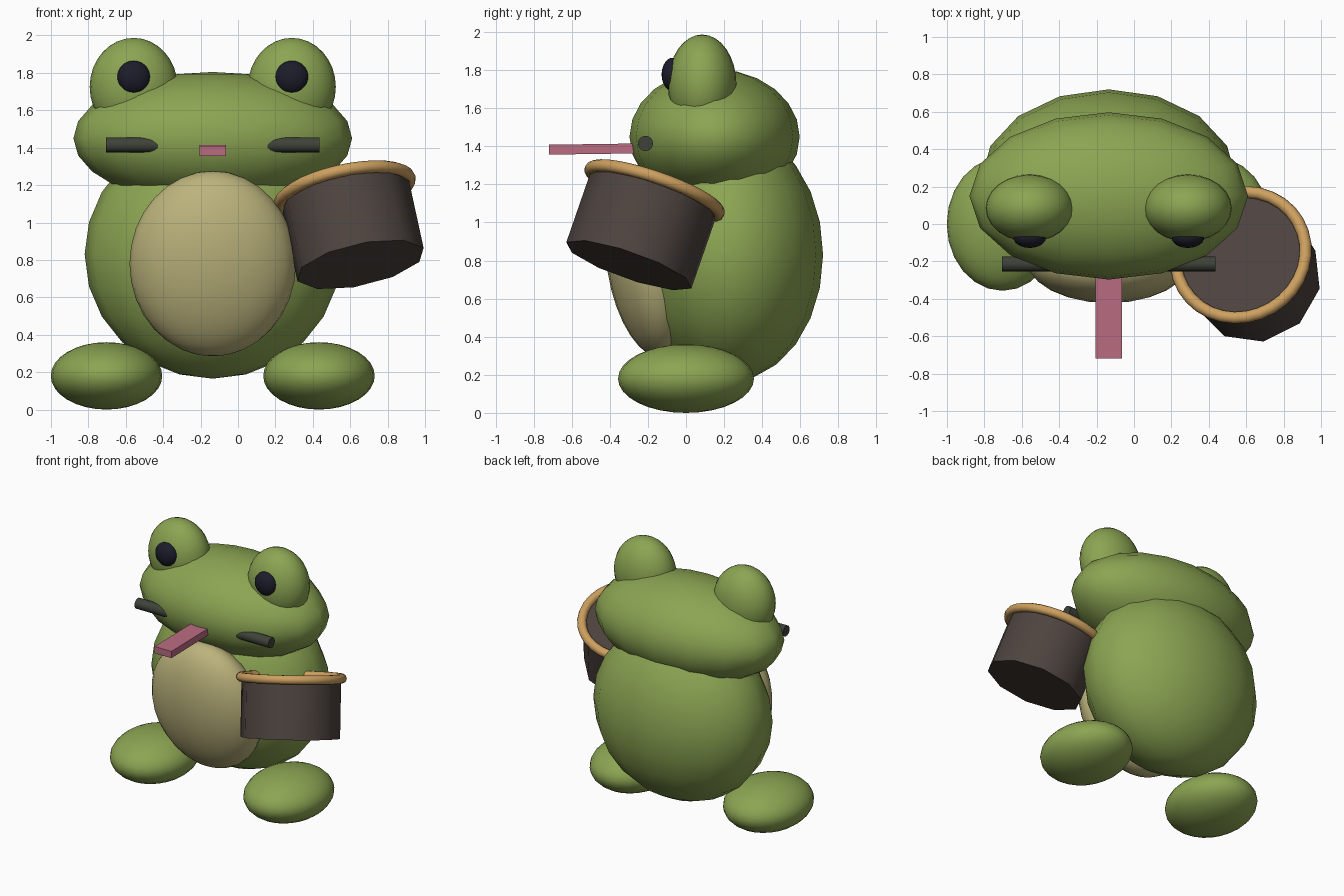
import bpy
import math
from mathutils import Vector, Matrix

if "Cube" in bpy.data.objects:
    bpy.data.objects.remove(bpy.data.objects["Cube"])

CX = -0.135  # centre line of the body


def material(name, rgb):
    m = bpy.data.materials.new(name)
    m.diffuse_color = (*rgb, 1)
    m.use_nodes = True
    m.node_tree.nodes["Principled BSDF"].inputs["Base Color"].default_value = m.diffuse_color
    return m


GREEN = material("skin green", (0.26, 0.375, 0.085))
CREAM = material("belly cream", (0.50, 0.45, 0.20))
PINK = material("tongue pink", (0.49, 0.15, 0.22))
BROWN = material("pot brown", (0.075, 0.057, 0.050))
TAN = material("rim tan", (0.61, 0.35, 0.115))
GREY = material("mouth grey", (0.048, 0.055, 0.040))
NAVY = material("pupil navy", (0.012, 0.012, 0.024))


def finish(name, mat, angle=None):
    ob = bpy.context.object
    ob.name = name
    ob.data.materials.append(mat)
    if angle:
        bpy.ops.object.shade_smooth_by_angle(angle=math.radians(angle))
    return ob


def ellipsoid(name, loc, radii, mat, tilt=0.0, seg=24, rings=16):
    bpy.ops.mesh.primitive_uv_sphere_add(segments=seg, ring_count=rings, radius=1,
                                         location=loc, rotation=(tilt, 0, 0))
    bpy.context.object.scale = radii
    return finish(name, mat, 80)


# body, belly and head
ellipsoid("body", (CX, 0.23, 0.83), (0.685, 0.49, 0.665), GREEN, seg=16, rings=12)
ellipsoid("belly", (CX, -0.18, 0.78), (0.445, 0.235, 0.50), CREAM, tilt=0.15)
ellipsoid("head", (CX, 0.15, 1.45), (0.745, 0.447, 0.355), GREEN, seg=16, rings=12)

# paired eyes and feet
for side, s in (("left", -1), ("right", 1)):
    ex = CX + s * 0.423
    ellipsoid(side + "_eye_bulb", (ex, 0.085, 1.725), (0.235, 0.18, 0.262), GREEN)
    ellipsoid(side + "_pupil", (ex, -0.07, 1.777), (0.088, 0.058, 0.088), NAVY)
    ellipsoid(side + "_foot", (CX + s * 0.568, 0.0, 0.18), (0.298, 0.357, 0.18), GREEN)

# mouth bar running across inside the head, tips showing at the cheeks
bpy.ops.mesh.primitive_cylinder_add(vertices=16, radius=0.04, depth=1.14,
                                    location=(CX, -0.213, 1.415),
                                    rotation=(0, math.pi / 2, 0))
finish("mouth_bar", GREY, 40)

# tongue
bpy.ops.mesh.primitive_cube_add(size=1, location=(CX, -0.46, 1.386), rotation=(0.014, 0, 0))
bpy.context.object.scale = (0.143, 0.52, 0.052)
finish("tongue", PINK)

# tilted pot with a rounded rim
top = Vector((0.57, -0.165, 1.165))
bottom = Vector((0.655, -0.30, 0.775))
axis = top - bottom
turn = axis.to_track_quat('Z', 'Y').to_matrix()
swing = Vector((0, 0, 1)).rotation_difference(axis).to_matrix().to_4x4()
spin = Matrix.Rotation(math.radians(8), 4, 'Z')

bpy.ops.mesh.primitive_cylinder_add(vertices=10, radius=0.352, depth=axis.length)
pot = finish("pot", BROWN, 40)
pot.matrix_world = Matrix.Translation((top + bottom) / 2) @ swing @ spin

bpy.ops.mesh.primitive_torus_add(major_segments=32, minor_segments=10,
                                 major_radius=0.355, minor_radius=0.033)
rim = finish("pot_rim", TAN, 60)
rim.matrix_world = Matrix.Translation(top) @ swing @ spin
